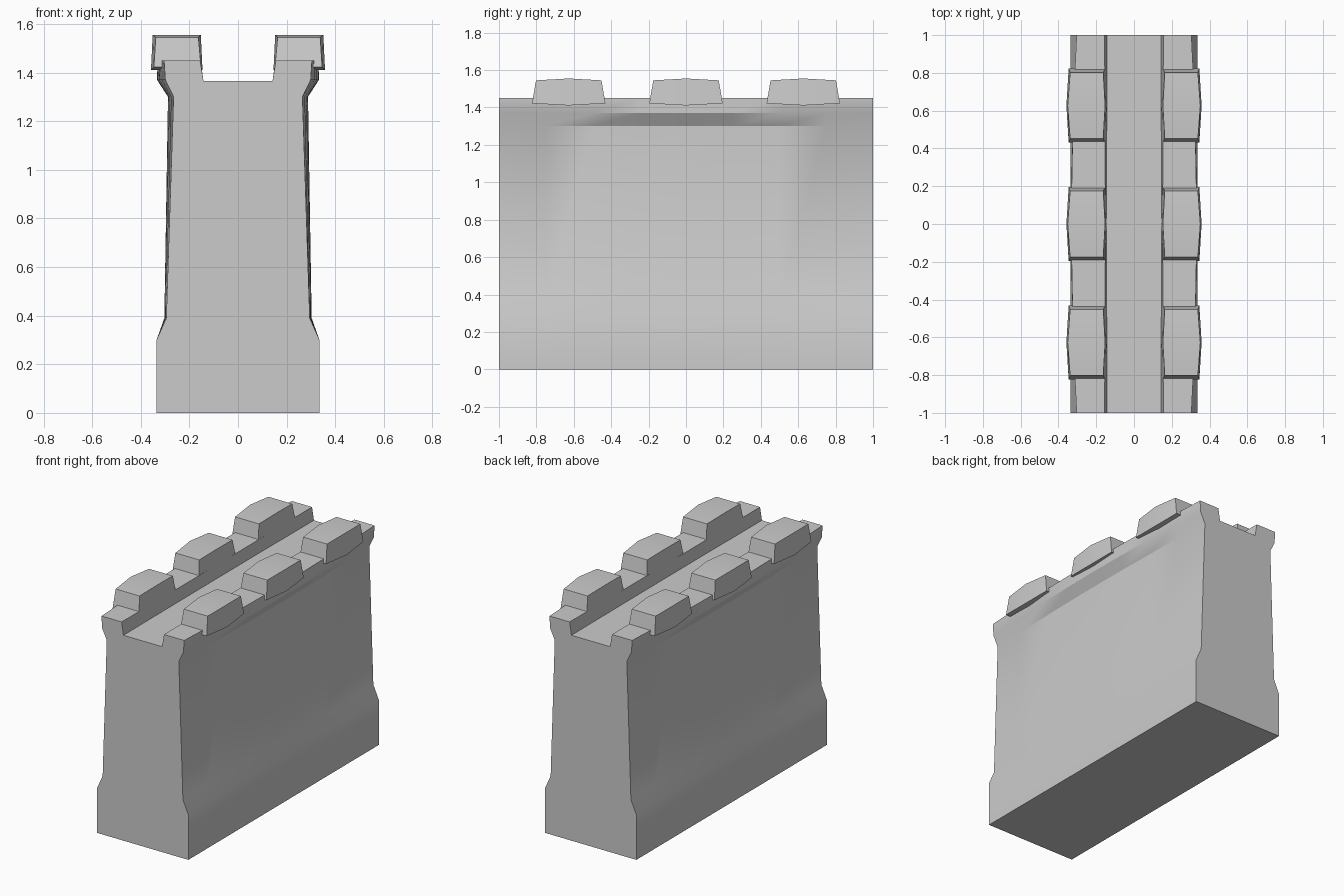
import bpy, math

if "Cube" in bpy.data.objects:
    bpy.data.objects.remove(bpy.data.objects["Cube"])


def loft(name, rings):
    """Skin a list of equal-length closed rings, capping both ends."""
    n = len(rings[0])
    verts = [v for r in rings for v in r]
    faces = []
    for k in range(len(rings) - 1):
        a, b = k * n, (k + 1) * n
        for i in range(n):
            j = (i + 1) % n
            faces.append((a + i, a + j, b + j, b + i))
    last = (len(rings) - 1) * n
    faces.append(tuple(reversed(range(n))))
    faces.append(tuple(range(last, last + n)))
    me = bpy.data.meshes.new(name)
    me.from_pydata(verts, [], faces)
    ob = bpy.data.objects.new(name, me)
    bpy.context.collection.objects.link(ob)
    bpy.ops.object.select_all(action='DESELECT')
    ob.select_set(True)
    bpy.context.view_layer.objects.active = ob
    # consistent outward normals, then smooth shading
    bpy.ops.object.mode_set(mode='EDIT')
    bpy.ops.mesh.select_all(action='SELECT')
    bpy.ops.mesh.normals_make_consistent(inside=False)
    bpy.ops.object.mode_set(mode='OBJECT')
    bpy.ops.object.shade_smooth_by_angle(angle=math.radians(30))
    return ob


# Wall: half profile (x at ends, x at middle, z), bowing outward mid-length
HALF = [(0.335, 0.335, 0.0), (0.335, 0.335, 0.30), (0.295, 0.303, 0.39),
        (0.265, 0.288, 1.30), (0.299, 0.333, 1.37), (0.304, 0.331, 1.45),
        (0.156, 0.152, 1.45), (0.142, 0.145, 1.365)]


def wall_ring(y):
    t = 1 - y * y
    right = [(e + (m - e) * t, y, z) for e, m, z in HALF]
    return right + [(-x, y, z) for x, y, z in reversed(right)]


loft("wall", [wall_ring(-1 + i * 0.25) for i in range(9)])


# Capstone: tapered block with a bulging middle section
def cap(name, side, yc):
    # y offset bottom, y offset top, bottom x in/out/z, top x in/out/z
    end = (0.152, 0.346, 1.422, 0.163, 0.338, 1.545)
    mid = (0.146, 0.358, 1.411, 0.153, 0.351, 1.555)
    rings = []
    for s, (bi, bo, bz, ti, to, tz) in ((-1, end), (0, mid), (1, end)):
        yb, yt = yc + s * 0.196, yc + s * 0.175
        rings.append([(side * bi, yb, bz), (side * bo, yb, bz),
                      (side * to, yt, tz), (side * ti, yt, tz)])
    loft(name, rings)


for side, label in ((-1, "left"), (1, "right")):
    for k, yc in enumerate((-0.627, 0.0, 0.627)):
        cap(f"battlement_{label}_{k + 1}", side, yc)
